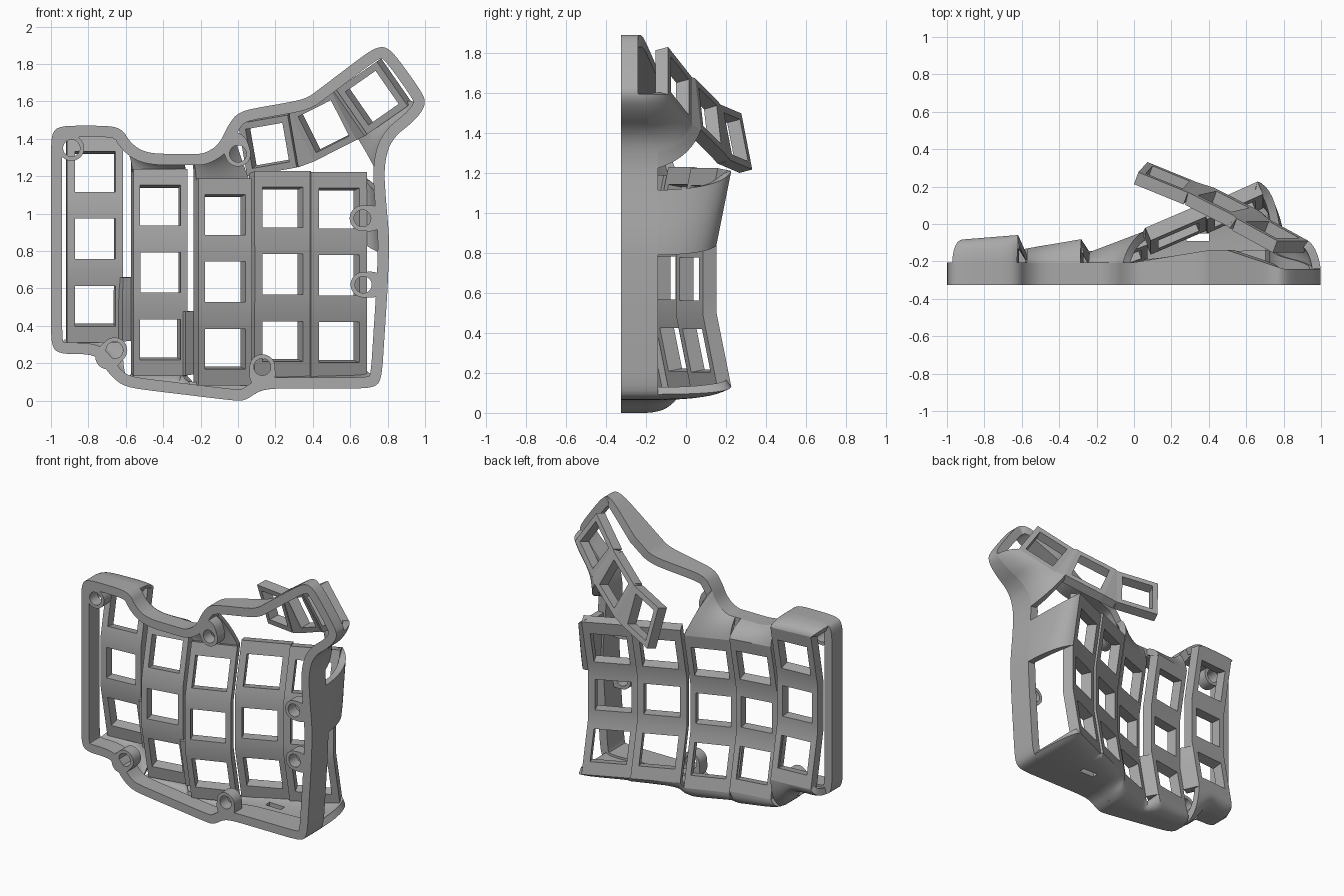
import bpy, bmesh, math
from mathutils import Vector

cube = bpy.data.objects.get("Cube")
if cube:
    bpy.data.objects.remove(cube, do_unlink=True)

grey = bpy.data.materials.new("matte_grey")
grey.use_nodes = True
grey.diffuse_color = (0.4, 0.4, 0.4, 1)
grey.node_tree.nodes["Principled BSDF"].inputs["Base Color"].default_value = (0.4, 0.4, 0.4, 1)

FRONT = -0.325
CORE = Vector((0.1, -0.3, 0.75))


def clamp(value):
    return min(1, max(0, value))


def finish(name, bm, thickness=0.0):
    """Make an object, thicken it if it is a sheet, and shade it."""
    mesh = bpy.data.meshes.new(name)
    bm.to_mesh(mesh)
    bm.free()
    mesh.materials.append(grey)
    obj = bpy.data.objects.new(name, mesh)
    bpy.context.collection.objects.link(obj)
    bpy.ops.object.select_all(action='DESELECT')
    obj.select_set(True)
    bpy.context.view_layer.objects.active = obj
    if thickness:
        mod = obj.modifiers.new("thickness", 'SOLIDIFY')
        mod.thickness = thickness
        mod.offset = -1
        bpy.ops.object.modifier_apply(modifier=mod.name)
    bpy.ops.object.shade_smooth_by_angle(angle=math.radians(32))
    return obj


def sheet(name, rows, thickness, outward=None, skip=None):
    """Grid surface from rows of points, thickened away from its outer side."""
    bm = bmesh.new()
    grid = [[bm.verts.new(p) for p in row] for row in rows]
    for j in range(len(grid) - 1):
        for i in range(len(grid[j]) - 1):
            if not (skip and skip(i, j)):
                bm.faces.new((grid[j][i], grid[j][i + 1], grid[j + 1][i + 1], grid[j + 1][i]))
    bm.normal_update()
    facing = 0
    for f in bm.faces:
        direction = outward or (f.calc_center_median() - CORE)
        facing += f.normal.dot(direction) * f.calc_area()
    if facing < 0:
        bmesh.ops.reverse_faces(bm, faces=bm.faces[:])
    return finish(name, bm, thickness)


def carve(obj, polygon, low, high):
    """Cut an upright prism out of an object."""
    bm = bmesh.new()
    base = bm.faces.new([bm.verts.new((x, y, low)) for x, y in polygon])
    top = bmesh.ops.extrude_face_region(bm, geom=[base])["geom"]
    bmesh.ops.translate(bm, verts=[v for v in top if isinstance(v, bmesh.types.BMVert)],
                        vec=(0, 0, high - low))
    bmesh.ops.recalc_face_normals(bm, faces=bm.faces[:])
    cutter = finish("cutter", bm)
    cutter.hide_render = True
    mod = obj.modifiers.new("opening", 'BOOLEAN')
    mod.operation = 'DIFFERENCE'
    mod.object = cutter
    cutter.select_set(False)
    obj.select_set(True)
    bpy.context.view_layer.objects.active = obj
    bpy.ops.object.modifier_apply(modifier=mod.name)
    bpy.data.objects.remove(cutter, do_unlink=True)
    bpy.ops.object.shade_smooth_by_angle(angle=math.radians(32))


def resample(points, count):
    """Evenly spaced points along a polyline."""
    lengths = [(b - a).length for a, b in zip(points, points[1:])]
    total, result = sum(lengths), []
    for k in range(count):
        d, i = total * k / (count - 1), 0
        while i < len(lengths) - 1 and d > lengths[i]:
            d -= lengths[i]
            i += 1
        result.append(points[i].lerp(points[i + 1], min(1, d / max(lengths[i], 1e-6))))
    return result


def loft(name, start, end, bulge=0.8, count=48, steps=12):
    """Skirt that leaves the rim straight back, then curves over to an edge."""
    a, b = resample(start, count), resample(end, count)
    rows = []
    for j in range(steps + 1):
        t = j / steps
        row = []
        for p, q in zip(a, b):
            control = p.lerp(q, 0.5).lerp(p + Vector((0, q.y - p.y, 0)), bulge)
            row.append(p * (1 - t) ** 2 + control * (2 * t * (1 - t)) + q * t * t)
        rows.append(row)
    return sheet(name, rows, 0.045)


# Outline of the rim, clockwise from the top left, rounded by corner cutting
outline = [(-1, 1.47), (-.63, 1.47), (-.57, 1.37), (-.48, 1.32), (-.29, 1.32), (-.24, 1.32),
           (-.18, 1.32), (-.1, 1.37), (-.05, 1.48), (.01, 1.55), (.36, 1.61), (.44, 1.67),
           (.73, 1.89), (.81, 1.89), (.97, 1.67), (1.01, 1.59), (.95, 1.5), (.82, 1.4),
           (.78, 1.26), (.79, 1.08), (.81, .86), (.8, .6), (.765, .065), (.13, .065), (.04, 0),
           (-.02, 0), (-.6, .07), (-.68, .13), (-.74, .22), (-.79, .25), (-1, .25)]
for _ in range(3):
    cut = []
    for p, q in zip(outline, outline[1:] + outline[:1]):
        f = min(0.25, 0.045 / math.dist(p, q))
        for t in (f, 1 - f):
            cut.append((p[0] + (q[0] - p[0]) * t, p[1] + (q[1] - p[1]) * t))
    outline = cut


def rim_back(x, z):
    """Depth where the straight rim ends; shallower at the thumb tip."""
    return -0.205 + 0.065 * clamp(x / 0.4) - 0.1 * clamp((z - 1.3) / 0.3) * clamp((x - 0.5) / 0.3)


def rim_span(first, last):
    """Points on the rear edge of the rim, clockwise between two places."""
    def nearest(p):
        return min(range(len(outline)), key=lambda i: math.dist(outline[i], p))
    i, stop, pts = nearest(first), nearest(last), []
    while True:
        x, z = outline[i]
        pts.append(Vector((x, rim_back(x, z), z)))
        if i == stop:
            return pts
        i = (i + 1) % len(outline)


def closed_band(name, sections):
    """Solid ring through four-cornered sections."""
    bm = bmesh.new()
    loops = [[bm.verts.new(c) for c in section] for section in sections]
    for s, t in zip(loops, loops[1:] + loops[:1]):
        for k in range(4):
            bm.faces.new((s[k], s[k - 1], t[k - 1], t[k]))
    bmesh.ops.recalc_face_normals(bm, faces=bm.faces[:])
    finish(name, bm)


# Rim wall
sections = []
for i, (x, z) in enumerate(outline):
    p, q = outline[i - 1], outline[(i + 1) % len(outline)]
    along = Vector((q[0] - p[0], q[1] - p[1])).normalized()
    ix, iz, back = x + along.y * 0.06, z - along.x * 0.06, rim_back(x, z)
    sections.append([(x, FRONT, z), (x, back, z), (ix, back, iz), (ix, FRONT, iz)])
closed_band("rim_wall", sections)

# Screw bosses, each widened towards the rim
for n, (x, z, toward) in enumerate([(-.89, 1.35, 135), (0, 1.32, 110), (.665, .975, 0), (.67, .62, 0),
                                    (.13, .18, 270), (-.66, .27, 225)]):
    sections = []
    for k in range(40):
        a = math.tau * k / 40
        r = 0.068 + 0.05 * max(0, math.cos(a - math.radians(toward))) ** 2
        sections.append([(x + d * math.cos(a), y, z + d * math.sin(a)) for d, y in
                         ((r, FRONT), (r, -.24), (.045, -.24), (.045, FRONT))])
    closed_band(f"screw_boss_{n + 1}", sections)

HOLE = 0.108
PITCH = 0.345

# Key columns: centre x, half width, centre z, depth and sideways slope
columns = [(-.77, .15, .865, -.145, .08), (-.427, .145, .685, -.18, .17), (-.095, .142, .635, -.17, .38),
           (.21, .15, .675, -.03, .43), (.51, .15, .67, .085, .45)]


def column_point(col, s, t):
    x, half, z, y, slope = col
    return Vector((x + s, y + slope * s + 0.2 * max(0, abs(t) - 0.17), z + t))


def column_end(col, t):
    return [column_point(col, s * col[1], t) for s in (-1, 1)]


up = sorted([-.54, -.17, .17, .54] + [k * PITCH + t for k in (-1, 0, 1) for t in (-HOLE, HOLE)])
for n, col in enumerate(columns):
    rows = [[column_point(col, s, t) for s in (-col[1], -HOLE, HOLE, col[1])] for t in up]
    sheet(f"key_column_{n + 1}", rows, 0.075, Vector((0, 1, 0)),
          lambda i, j: i == 1 and any(abs((up[j] + up[j + 1]) / 2 - k * PITCH) < 0.01 for k in (-1, 0, 1)))

# Webs closing the lower gaps between the outer columns
for n, (low, high) in enumerate([(.32, .66), (.14, .48)]):
    left, right = columns[n], columns[n + 1]
    rows = []
    for k in range(6):
        z = low + (high - low) * k / 5
        rows.append([column_point(left, left[1], z - left[2]), column_point(right, -right[1], z - right[2])])
    sheet(f"column_web_{n + 1}", rows, 0.05, Vector((0, 1, 0)))

# Thumb plates: centre, sideways direction and upward direction
thumb = [((.18, .25, 1.38), (.98, -.4, .17), (-.17, -.19, .98)),
         ((.48, .12, 1.485), (.89, -.45, .45), (-.45, -.1, .89)),
         ((.74, -.03, 1.635), (.82, -.45, .57), (-.57, 0, .82))]


def thumb_point(key, s, t):
    c, u, v = (Vector(a) for a in key)
    return c + u.normalized() * s + v.normalized() * t


def corner(n, a, b):
    return thumb_point(thumb[n], a * 0.145, b * 0.145)


for n, key in enumerate(thumb):
    steps = (-.145, -HOLE, HOLE, .145)
    rows = [[thumb_point(key, s, t) for s in steps] for t in steps]
    sheet(f"thumb_plate_{n + 1}", rows, 0.07, Vector((0, 1, 0)), lambda i, j: i == j == 1)
for n in (0, 1):
    sheet(f"thumb_bridge_{n + 1}", [[corner(n, 1, -1), corner(n, 1, 1)],
                                    [corner(n + 1, -1, -1), corner(n + 1, -1, 1)]], 0.07, Vector((0, 1, 0)))

# Skirts joining the rim to the columns
c0, c1, c2, c3, c4 = columns
loft("outer_column_top_skirt", rim_span((-.97, 1.47), (-.62, 1.46)), column_end(c0, .54))
loft("outer_column_bottom_skirt", rim_span((-.62, .08), (-.95, .25)), column_end(c0, -.54)[::-1])
loft("second_column_top_skirt", rim_span((-.58, 1.38), (-.29, 1.32)), column_end(c1, .54), 0.4)
loft("third_column_top_skirt", rim_span((-.24, 1.32), (-.05, 1.46)), column_end(c2, .54), 0.4)
bottom_edge = [p for c in columns[1:] for p in column_end(c, -.54)][::-1]
bottom = loft("bottom_skirt", rim_span((.765, .09), (-.61, .07)), bottom_edge, 0.95, 64)
carve(bottom, [(.28, -.09), (.4, -.09), (.4, -.05), (.28, -.05)], 0, .2)
loft("right_band", rim_span((.785, 1.12), (.81, .8)),
     [column_point(c4, c4[1], t) for t in (.54, .36, .17)])

# Thumb housing, with a triangular opening in its upper wall
upper_edge = [corner(n, a, 1) for n in range(3) for a in (-1, 1)] + [corner(2, 1, -1)]
housing = loft("thumb_upper_wall", rim_span((-.02, 1.52), (1, 1.59)), upper_edge, 0.8, 90, 24)
carve(housing, [(.285, .19), (.285, -.12), (.3, -.145), (.34, -.145), (.57, .03)], 1.4, 2)
loft("thumb_lower_wall", rim_span((1, 1.59), (.785, 1.22)),
     [corner(2, 1, -1), corner(2, -1, -1), corner(1, 1, -1)], 0.5)
